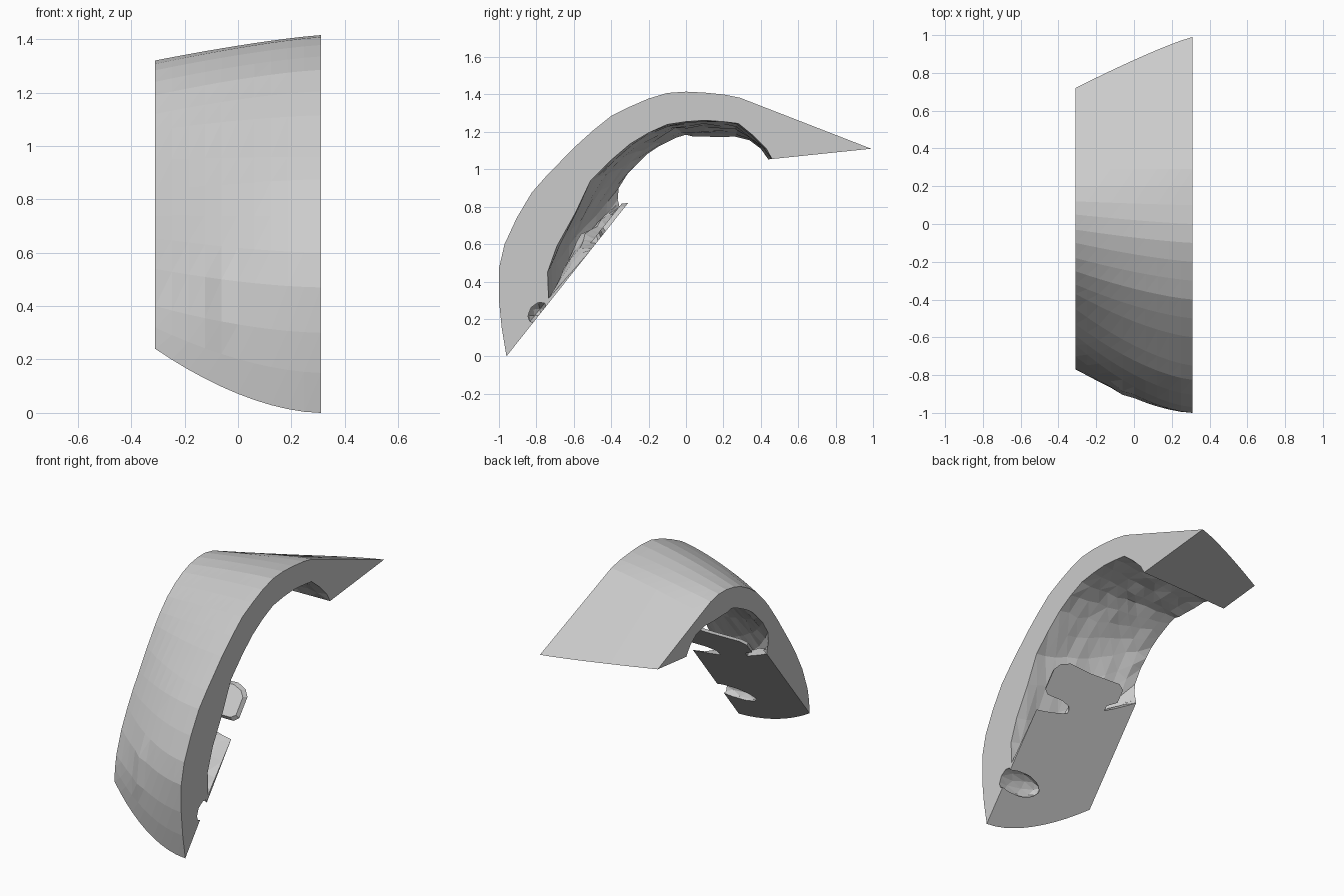
import bpy, bmesh, math, random
from mathutils import Vector

if "Cube" in bpy.data.objects:
    bpy.data.objects.remove(bpy.data.objects["Cube"])

random.seed(4)

# Outline points (y, z) of the two flat ends; sections between are blended
OUTER_R = [(-.96, 0), (-.985, .15), (-1, .3), (-1, .47), (-.97, .6), (-.905, .74), (-.825, .875), (-.75, .96),
           (-.6, 1.115), (-.5, 1.205), (-.4, 1.285), (-.3, 1.335), (-.2, 1.378), (-.1, 1.408), (0, 1.415),
           (.1, 1.41), (.2, 1.4), (.29, 1.382), (.99, 1.11)]
OUTER_L = [(-.77, .24), (-.765, .32), (-.75, .4), (-.7, .54), (-.64, .655), (-.59, .74), (-.53, .83), (-.45, .95),
           (-.37, 1.06), (-.32, 1.12), (-.25, 1.19), (-.18, 1.24), (-.1, 1.283), (-.03, 1.307), (.05, 1.32),
           (.12, 1.32), (.2, 1.303), (.29, 1.265), (.72, 1.082)]
INNER_R = [(.46, 1.055), (.43, 1.11), (.36, 1.18), (.28, 1.245), (.2, 1.255), (.1, 1.262), (0, 1.255), (-.1, 1.24),
           (-.2, 1.195), (-.3, 1.135), (-.4, 1.05), (-.51, .94), (-.59, .77), (-.69, .59), (-.74, .45), (-.735, .31)]
INNER_L = [(.44, 1.053), (.4, 1.11), (.34, 1.155), (.26, 1.175), (.18, 1.172), (.1, 1.175), (.04, 1.175), (0, 1.185),
           (-.05, 1.17), (-.1, 1.145), (-.15, 1.12), (-.21, 1.08), (-.26, 1.03), (-.31, .98), (-.36, .9), (-.365, .84)]
SECTIONS = 11
NORMAL = Vector((-.783, .622))                  # cut plane normal in (y, z)


def blend(a, b, v, front_power, rear_power, front_at_end=False):
    """Mix two outlines; the front of the outline blends later than its rear."""
    out = []
    for j, (p, q) in enumerate(zip(a, b)):
        k = j / (len(a) - 1)
        k = (1 - k) if front_at_end else k
        s = v ** front_power * (1 - k) + v ** rear_power * k
        out.append(Vector(p).lerp(Vector(q), s))
    return out


def on_cut(t):
    """Point (y, z) on the sloping cut plane."""
    return Vector((-.96 + t, 1.26 * t))


def make_object(name, bm):
    bmesh.ops.recalc_face_normals(bm, faces=bm.faces)
    me = bpy.data.meshes.new(name)
    bm.to_mesh(me)
    bm.free()
    ob = bpy.data.objects.new(name, me)
    bpy.context.collection.objects.link(ob)
    return ob


# Curved shell: lofted sections with a thick wall and an inner ledge on the cut plane
bm = bmesh.new()
rings = []
for i in range(SECTIONS):
    v = i / (SECTIONS - 1)
    u = .62 * v
    inside = 0 < i < SECTIONS - 1
    outer = blend(OUTER_R, OUTER_L, v, 1.75, 1.15)
    inner = blend(INNER_R, INNER_L, v, 1.75, 1.3, True)
    if inside:
        for p in inner[1:-1]:
            p += Vector((random.uniform(-.008, .008), random.uniform(-.008, .008)))
    if i == 6:
        outer[2].x -= .01                       # faint pinch on the front
        outer[3].x -= .015
    tip = on_cut(.45 + .08 * u + .29 * u * u)
    base = inner[-1]
    ledge = [base.lerp(tip, k) for k in (.3, .6, .85)]
    if inside:
        bulge = .08 * math.sin(math.pi * v) ** .7
        for p, h in zip(ledge, (.6, 1, .9)):
            p += NORMAL * bulge * h * random.uniform(.7, 1.1)
    section = outer + inner + ledge + [tip]
    rings.append([bm.verts.new((.31 - u, p.x, p.y)) for p in section])
n = len(rings[0])
for a, b in zip(rings, rings[1:]):
    for j in range(n):
        bm.faces.new((a[j], a[(j + 1) % n], b[(j + 1) % n], b[j]))
bm.faces.new(rings[0])
bm.faces.new(rings[-1])
bmesh.ops.triangulate(bm, faces=[f for f in bm.faces if len(f.verts) == 4])
shell = make_object("curved_shell", bm)

# Hollow bitten out of the lower inner corner
bm = bmesh.new()
bmesh.ops.create_icosphere(bm, subdivisions=2, radius=1)
cutter = make_object("hollow_cutter", bm)
cutter.scale = (.17, .075, .05)
cutter.location = (.22, -.795, .235)
cutter.rotation_euler = (math.atan(1.26), 0, 0)
cutter.hide_render = True
cutter.hide_set(True)
mod = shell.modifiers.new("hollow", 'BOOLEAN')
mod.operation = 'DIFFERENCE'
mod.solver = 'EXACT'
mod.object = cutter

# Thin tab lying on the cut plane, joined to the ledge by a neck
TAB = [(.2, .44), (.21, .49), (.2, .505), (.14, .515), (.03, .515), (0, .53), (0, .61), (.03, .635),
       (.09, .65), (.25, .645), (.46, .65), (.5, .635), (.5, .585), (.44, .56), (.43, .50)]
bm = bmesh.new()
low, high = [], []
for u, t in TAB:
    p = on_cut(t)
    low.append(bm.verts.new((.31 - u, p.x, p.y)))
    # top outline is drawn in, so the edges are bevelled like a wedge
    p = on_cut(.56 + (t - .56) * .85) + NORMAL * .025
    high.append(bm.verts.new((.06 + (.25 - u) * .95, p.x, p.y)))
bm.faces.new(low)
bm.faces.new(high)
for j in range(len(TAB)):
    k = (j + 1) % len(TAB)
    bm.faces.new((low[j], low[k], high[k], high[j]))
make_object("cut_tab", bm)
